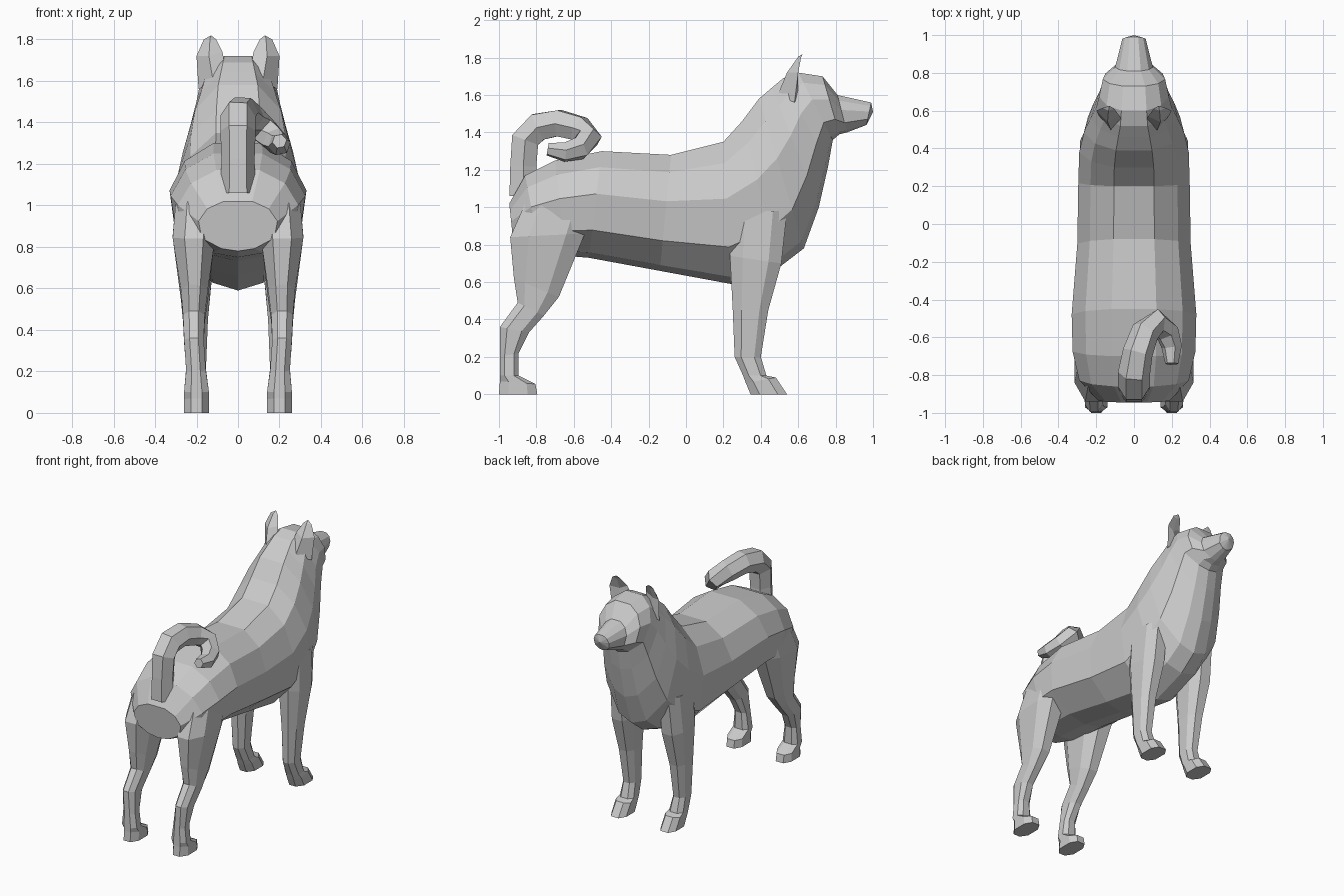
import bpy, bmesh
from mathutils import Vector

grey = bpy.data.materials.new("light grey")
grey.diffuse_color = (0.6, 0.6, 0.6, 1)


def loft(name, rings, tip=None):
    """Skin closed rings of points, cap the ends (or close on a tip point)."""
    bm = bmesh.new()
    vs = [[bm.verts.new(p) for p in r] for r in rings]
    n = len(vs[0])
    for a, b in zip(vs, vs[1:]):
        for i in range(n):
            j = (i + 1) % n
            bm.faces.new((a[i], a[j], b[j], b[i]))
    bm.faces.new(vs[0])
    if tip:
        t = bm.verts.new(tip)
        for i in range(n):
            bm.faces.new((vs[-1][i], vs[-1][(i + 1) % n], t))
    else:
        bm.faces.new(vs[-1])
    bmesh.ops.recalc_face_normals(bm, faces=bm.faces)
    me = bpy.data.meshes.new(name)
    bm.to_mesh(me)
    bm.free()
    me.materials.append(grey)
    ob = bpy.data.objects.new(name, me)
    bpy.context.collection.objects.link(ob)
    return ob


def body_ring(ty, tz, by, bz, w):
    """Section between a top and a bottom point, half width w."""
    half = [(0.42, 0.05), (0.92, 0.26), (1, 0.6), (0.78, 0.85), (0.36, 1)]
    prof = [(0, 0)] + half + [(-x, t) for x, t in reversed(half)]
    return [(x * w, by + (ty - by) * t, bz + (tz - bz) * t) for x, t in prof]


# Torso, neck, head and muzzle: top y, top z, bottom y, bottom z, half width
loft("body_and_head", [body_ring(*r) for r in [
    (-0.945, 1.02, -0.92, 0.78, 0.19),
    (-0.86, 1.17, -0.78, 0.75, 0.29),
    (-0.70, 1.25, -0.64, 0.74, 0.325),
    (-0.45, 1.30, -0.52, 0.73, 0.33),
    (-0.08, 1.28, -0.14, 0.66, 0.30),
    (0.20, 1.35, 0.24, 0.59, 0.295),
    (0.30, 1.46, 0.50, 0.68, 0.29),
    (0.39, 1.58, 0.63, 0.78, 0.265),
    (0.46, 1.64, 0.71, 1.00, 0.23),
    (0.52, 1.69, 0.76, 1.22, 0.20),
    (0.60, 1.72, 0.785, 1.36, 0.185),
    (0.73, 1.70, 0.82, 1.39, 0.165),
    (0.81, 1.60, 0.86, 1.40, 0.10),
    (0.99, 1.56, 0.965, 1.44, 0.062),
]], tip=(0, 1.0, 1.51))


def leg_ring(yb, zb, yf, zf, xi, xo, s):
    """Bevelled box section between a back and a front point."""
    prof = [(0.28, 0), (0.72, 0), (1, 0.25), (1, 0.75),
            (0.75, 1), (0.25, 1), (0, 0.75), (0, 0.25)]
    return [(s * (xi + (xo - xi) * u), yb + (yf - yb) * v, zb + (zf - zb) * v)
            for u, v in prof]


HIND = [(-0.86, 1.02, -0.50, 1.02, 0.10, 0.30),
        (-0.94, 0.84, -0.54, 0.86, 0.11, 0.315),
        (-0.92, 0.62, -0.68, 0.52, 0.145, 0.275),
        (-0.90, 0.49, -0.76, 0.42, 0.16, 0.265),
        (-0.995, 0.36, -0.84, 0.33, 0.165, 0.26),
        (-0.995, 0.20, -0.895, 0.22, 0.155, 0.25),
        (-0.995, 0.10, -0.895, 0.10, 0.14, 0.26),
        (-0.995, 0.07, -0.805, 0.055, 0.14, 0.26),
        (-1.0, 0, -0.795, 0, 0.14, 0.26)]
FORE = [(0.24, 0.98, 0.54, 0.98, 0.12, 0.275),
        (0.235, 0.74, 0.51, 0.70, 0.12, 0.285),
        (0.25, 0.45, 0.44, 0.45, 0.145, 0.265),
        (0.26, 0.20, 0.40, 0.20, 0.155, 0.25),
        (0.305, 0.10, 0.43, 0.10, 0.145, 0.255),
        (0.32, 0.06, 0.48, 0.09, 0.14, 0.26),
        (0.345, 0, 0.54, 0, 0.14, 0.26)]

# Legs and ears on both sides
for s, side in ((1, "right"), (-1, "left")):
    loft("hind_leg_" + side, [leg_ring(*r, s) for r in HIND])
    loft("front_leg_" + side, [leg_ring(*r, s) for r in FORE])
    ear = [[(0.19, 0.58, 1.56), (0.12, 0.49, 1.60), (0.06, 0.54, 1.66), (0.13, 0.60, 1.59)],
           [(0.20, 0.60, 1.72), (0.14, 0.54, 1.72), (0.075, 0.57, 1.74), (0.135, 0.575, 1.71)],
           [(0.165, 0.615, 1.80), (0.135, 0.60, 1.805), (0.105, 0.61, 1.80), (0.135, 0.61, 1.79)]]
    loft("ear_" + side, [[(s * x, y, z) for x, y, z in r] for r in ear],
         tip=(s * 0.13, 0.625, 1.82))

# Curled tail: centre line and radius, six-sided
path = [(0, -0.87, 1.06, 0.085), (0, -0.87, 1.22, 0.08), (0, -0.86, 1.36, 0.085),
        (0.0, -0.79, 1.43, 0.085), (0.02, -0.68, 1.45, 0.08), (0.06, -0.57, 1.42, 0.075),
        (0.12, -0.52, 1.37, 0.07), (0.175, -0.57, 1.315, 0.065),
        (0.20, -0.65, 1.295, 0.055), (0.20, -0.74, 1.31, 0.035)]
pts = [Vector(p[:3]) for p in path]
rings = []
across = Vector((1, 0, 0))
for i, p in enumerate(pts):
    t = (pts[min(i + 1, len(pts) - 1)] - pts[max(i - 1, 0)]).normalized()
    across = (across - t * across.dot(t)).normalized()
    up = t.cross(across)
    r = path[i][3]
    rings.append([p + across * (r * a) + up * (r * b) for a, b in
                  ((1, 0), (0.5, 0.87), (-0.5, 0.87), (-1, 0), (-0.5, -0.87), (0.5, -0.87))])
loft("tail", rings)
